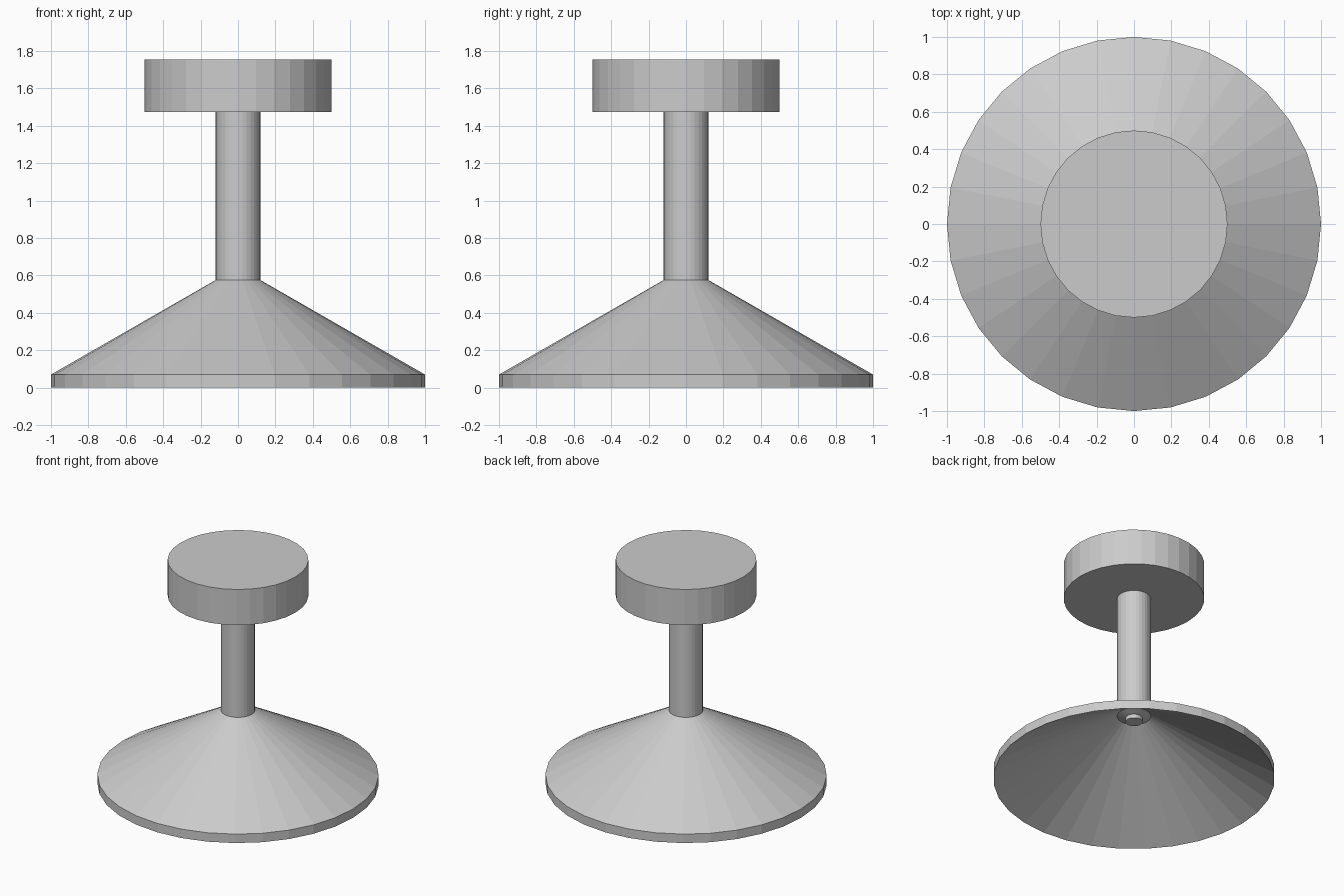
import bpy, bmesh
from math import cos, sin, tau

if "Cube" in bpy.data.objects:
    bpy.data.objects.remove(bpy.data.objects["Cube"])

SIDES = 32


def lathe(name, profile):
    """Revolve (radius, z) points around z; radius 0 becomes a closed cap."""
    bm = bmesh.new()
    rings = [[bm.verts.new((r * cos(tau * i / SIDES), r * sin(tau * i / SIDES), z))
              for i in range(SIDES)] for r, z in profile]
    for a, b in zip(rings, rings[1:]):
        for i in range(SIDES):
            j = (i + 1) % SIDES
            bm.faces.new((a[i], a[j], b[j], b[i]))
    bm.faces.new(rings[0][::-1])
    bm.faces.new(rings[-1])
    bmesh.ops.recalc_face_normals(bm, faces=bm.faces[:])
    mesh = bpy.data.meshes.new(name)
    bm.to_mesh(mesh)
    bm.free()
    obj = bpy.data.objects.new(name, mesh)
    bpy.context.collection.objects.link(obj)
    return obj


# Hollow conical base with a small collar and pin under the apex
lathe("base", [(0.06, 0.465), (0.06, 0.495), (0.12, 0.512),
               (1.0, 0.0), (1.0, 0.07), (0.12, 0.575)])

# Straight stem
lathe("stem", [(0.12, 0.575), (0.12, 1.475)])

# Thick round cap
lathe("cap", [(0.5, 1.475), (0.5, 1.755)])
